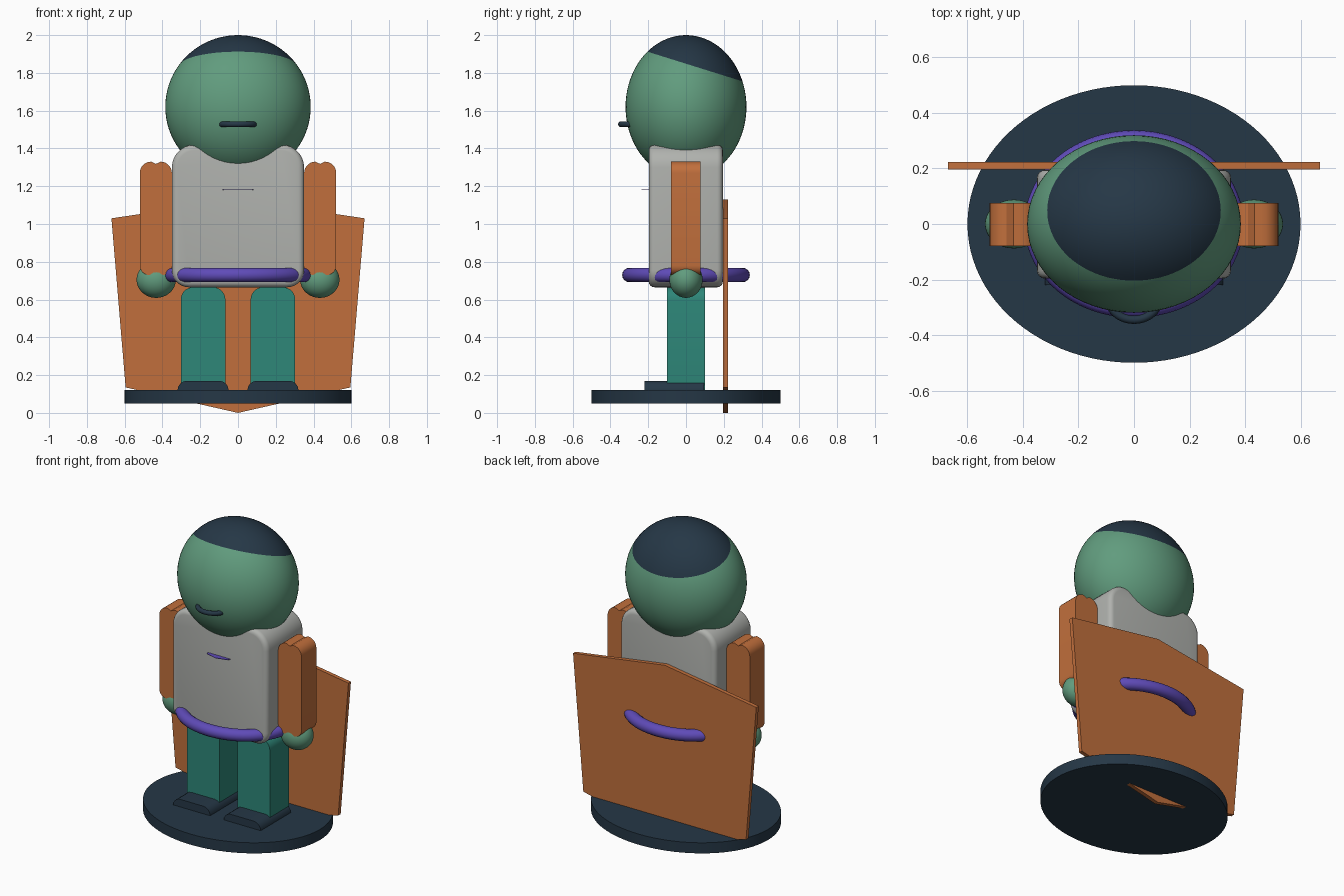
import bpy, bmesh, math
from mathutils import Matrix, Vector

if "Cube" in bpy.data.objects:
    bpy.data.objects.remove(bpy.data.objects["Cube"])


def material(name, rgb):
    """Flat material from 0-255 display values."""
    lin = [((c / 255 + 0.055) / 1.055) ** 2.4 for c in rgb] + [1]
    m = bpy.data.materials.new(name)
    m.use_nodes = True
    m.diffuse_color = lin
    m.node_tree.nodes["Principled BSDF"].inputs["Base Color"].default_value = lin
    return m


ORANGE = material("orange", (193, 111, 60))
GREY = material("light grey", (176, 178, 174))
TEAL = material("teal", (46, 135, 121))
GREEN = material("sage green", (97, 156, 126))
PURPLE = material("purple", (95, 75, 184))
NAVY = material("navy", (37, 55, 70))


def finish(name, bm, *mats):
    bmesh.ops.recalc_face_normals(bm, faces=bm.faces)
    mesh = bpy.data.meshes.new(name)
    bm.to_mesh(mesh)
    bm.free()
    for m in mats:
        mesh.materials.append(m)
    ob = bpy.data.objects.new(name, mesh)
    bpy.context.collection.objects.link(ob)
    bpy.ops.object.select_all(action='DESELECT')
    ob.select_set(True)
    bpy.context.view_layer.objects.active = ob
    bpy.ops.object.shade_smooth_by_angle(angle=math.radians(32))
    return ob


def prism(name, points, vec, mat, bevel=0):
    """Closed outline of 3D points swept along vec, rims optionally rounded."""
    bm = bmesh.new()
    cap = bm.faces.new([bm.verts.new(p) for p in points])
    out = bmesh.ops.extrude_face_region(bm, geom=[cap], use_keep_orig=True)
    top = [v for v in out["geom"] if isinstance(v, bmesh.types.BMVert)]
    bmesh.ops.translate(bm, vec=vec, verts=top)
    if bevel:
        caps = [f for f in bm.faces if len(f.verts) > 4]
        rims = list({e for f in caps for e in f.edges})
        bmesh.ops.bevel(bm, geom=rims, offset=bevel, segments=4,
                        profile=0.5, affect='EDGES')
    return finish(name, bm, mat)


def rounded_outline(x0, x1, z0, z1, r_top, r_bot, y, notch=0, steps=7):
    """Rounded rectangle in the xz plane with an optional dip in the top."""
    pts = []
    corners = [(x1 - r_top, z1 - r_top, r_top, 0), (x0 + r_top, z1 - r_top, r_top, 90),
               (x0 + r_bot, z0 + r_bot, r_bot, 180), (x1 - r_bot, z0 + r_bot, r_bot, 270)]
    for i, (cx, cz, r, start) in enumerate(corners):
        for k in range(steps + 1):
            a = math.radians(start + 90 * k / steps)
            pts.append((cx + r * math.cos(a), y, cz + r * math.sin(a)))
        if i == 0 and notch:
            pts.append(((x0 + x1) / 2, y, z1 - notch))
    return pts


def ellipsoid(center, radii, segs=64, rings=40):
    bm = bmesh.new()
    bmesh.ops.create_uvsphere(bm, u_segments=segs, v_segments=rings, radius=1,
                              matrix=Matrix.Translation(center) @ Matrix.Diagonal((*radii, 1)))
    return bm


def ring(name, center, rx, ry, tube, mat, segs=72, sides=16):
    """Horizontal oval ring with a round section."""
    bm = bmesh.new()
    loops = []
    for i in range(segs):
        a = math.tau * i / segs
        loop = []
        for j in range(sides):
            b = math.tau * j / sides
            d = tube * math.cos(b)
            loop.append(bm.verts.new(Vector(center) + Vector((
                (rx + d) * math.cos(a), (ry + d) * math.sin(a), tube * math.sin(b)))))
        loops.append(loop)
    for i in range(segs):
        p, q = loops[i], loops[(i + 1) % segs]
        for j in range(sides):
            k = (j + 1) % sides
            bm.faces.new((p[j], q[j], q[k], p[k]))
    return finish(name, bm, mat)


# Oval stand
oval = [(0.6 * math.cos(math.tau * i / 96), 0.5 * math.sin(math.tau * i / 96), 0.05)
        for i in range(96)]
prism("stand", oval, (0, 0, 0.07), NAVY)

# Flat cape behind the body
cape = [(-0.67, 1.03), (0, 1.13), (0.67, 1.03), (0.595, 0.135), (0, 0), (-0.595, 0.135)]
prism("cape", [(x, 0.197, z) for x, z in cape], (0, 0.026, 0), ORANGE)

# Torso with softened rims
prism("torso", rounded_outline(-0.35, 0.35, 0.665, 1.42, 0.12, 0.09, -0.197),
      (0, 0.392, 0), GREY, bevel=0.03)

# Belt and chest badge, a thin level plate
ring("belt", (0, 0, 0.73), 0.357, 0.3, 0.038, PURPLE)
badge = [(-0.09, -0.18), (-0.075, -0.215), (0, -0.235), (0.075, -0.215), (0.09, -0.18)]
prism("chest_badge", [(x, y, 1.18) for x, y in badge], (0, 0, 0.003), PURPLE)

# Paired limbs
for side, s in (("left", 1), ("right", -1)):
    def span(a, b):
        return sorted((s * a, s * b))
    prism(side + "_leg", rounded_outline(*span(0.067, 0.303), 0.1, 0.665, 0.065, 0.04, -0.1),
          (0, 0.2, 0), TEAL)
    prism(side + "_shoe", rounded_outline(*span(0.05, 0.32), 0.07, 0.17, 0.05, 0.04, -0.22, steps=4),
          (0, 0.315, 0), NAVY)
    prism(side + "_arm", rounded_outline(*span(0.35, 0.52), 0.73, 1.33, 0.06, 0.05, -0.08, notch=0.012),
          (0, 0.156, 0), ORANGE)
    finish(side + "_hand", ellipsoid((s * 0.433, 0, 0.705), (0.104, 0.088, 0.096), 40, 24), GREEN)

# Head, cut along a tilted hairline so the cap of hair takes its own colour
bm = ellipsoid((0, 0, 1.62), (0.385, 0.32, 0.38))
hair_point, hair_normal = Vector((0, -0.19, 1.908)), Vector((0, 0.15, 0.48)).normalized()
bmesh.ops.bisect_plane(bm, geom=bm.verts[:] + bm.edges[:] + bm.faces[:],
                       plane_co=hair_point, plane_no=hair_normal)
for f in bm.faces:
    f.material_index = int((f.calc_center_median() - hair_point).dot(hair_normal) > 0)
finish("head", bm, GREEN, NAVY)

# Mouth, a small ring half sunk in the face
ring("mouth", (0, -0.27, 1.528), 0.09, 0.075, 0.015, NAVY, segs=48, sides=12)
